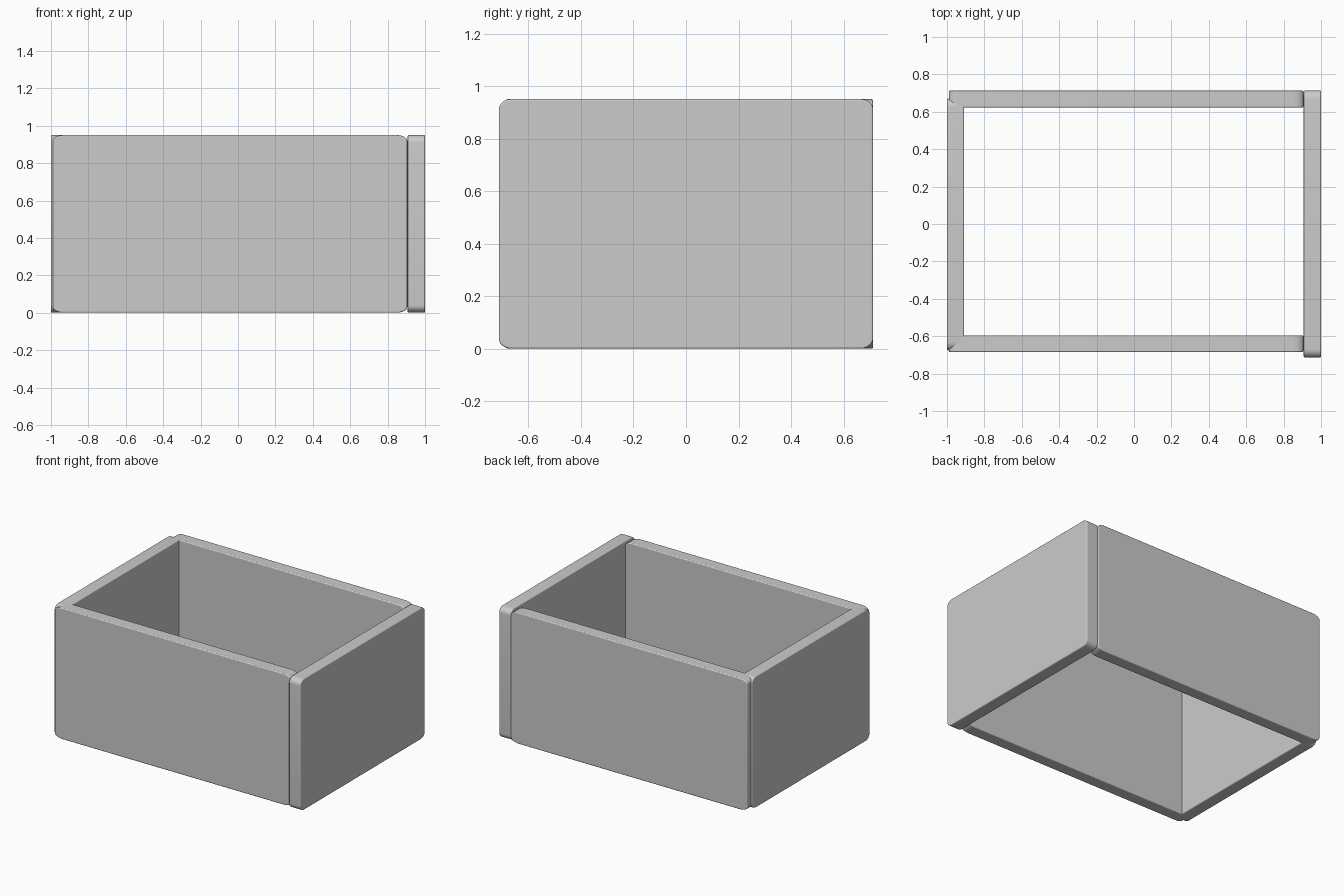
import bpy, bmesh, math
from mathutils import Vector

if "Cube" in bpy.data.objects:
    bpy.data.objects.remove(bpy.data.objects["Cube"])

HEIGHT = 0.95
SEGS = 8


def panel(name, axis, u0, u1, t0, t1, ru, rz, edge=0.006):
    """Board with rounded corners; axis is its thickness direction, u its length."""
    corners = [(u1 - ru, HEIGHT - rz, 0), (u0 + ru, HEIGHT - rz, 90),
               (u0 + ru, rz, 180), (u1 - ru, rz, 270)]
    outline = []
    for cu, cz, start in corners:
        for i in range(SEGS + 1):
            a = math.radians(start + 90 * i / SEGS)
            outline.append((cu + ru * math.cos(a), cz + rz * math.sin(a)))

    bm = bmesh.new()
    verts = [bm.verts.new((t0, u, z) if axis == 'X' else (u, t0, z)) for u, z in outline]
    face = bm.faces.new(verts)
    ext = bmesh.ops.extrude_face_region(bm, geom=[face])
    move = Vector((t1 - t0, 0, 0)) if axis == 'X' else Vector((0, t1 - t0, 0))
    bmesh.ops.translate(bm, vec=move,
                        verts=[g for g in ext['geom'] if isinstance(g, bmesh.types.BMVert)])
    bmesh.ops.recalc_face_normals(bm, faces=bm.faces)
    mesh = bpy.data.meshes.new(name)
    bm.to_mesh(mesh)
    bm.free()
    obj = bpy.data.objects.new(name, mesh)
    bpy.context.collection.objects.link(obj)

    # softened rim on both broad faces
    bev = obj.modifiers.new("soft_edges", 'BEVEL')
    bev.width = edge
    bev.segments = 3
    bev.limit_method = 'ANGLE'
    bev.angle_limit = math.radians(50)

    bpy.ops.object.select_all(action='DESELECT')
    obj.select_set(True)
    bpy.context.view_layer.objects.active = obj
    bpy.ops.object.shade_smooth_by_angle(angle=math.radians(40))
    return obj


# long walls, butting against the right end wall
panel("front_wall", 'Y', -0.99, 0.905, -0.685, -0.595, 0.06, 0.03)
panel("back_wall", 'Y', -0.99, 0.905, 0.623, 0.713, 0.06, 0.03)

# end walls: the right one overlaps the long walls, the left one sits between them
panel("right_wall", 'X', -0.713, 0.713, 0.907, 1.0, 0.045, 0.04)
panel("left_wall", 'X', -0.675, 0.67, -1.0, -0.908, 0.045, 0.04)
